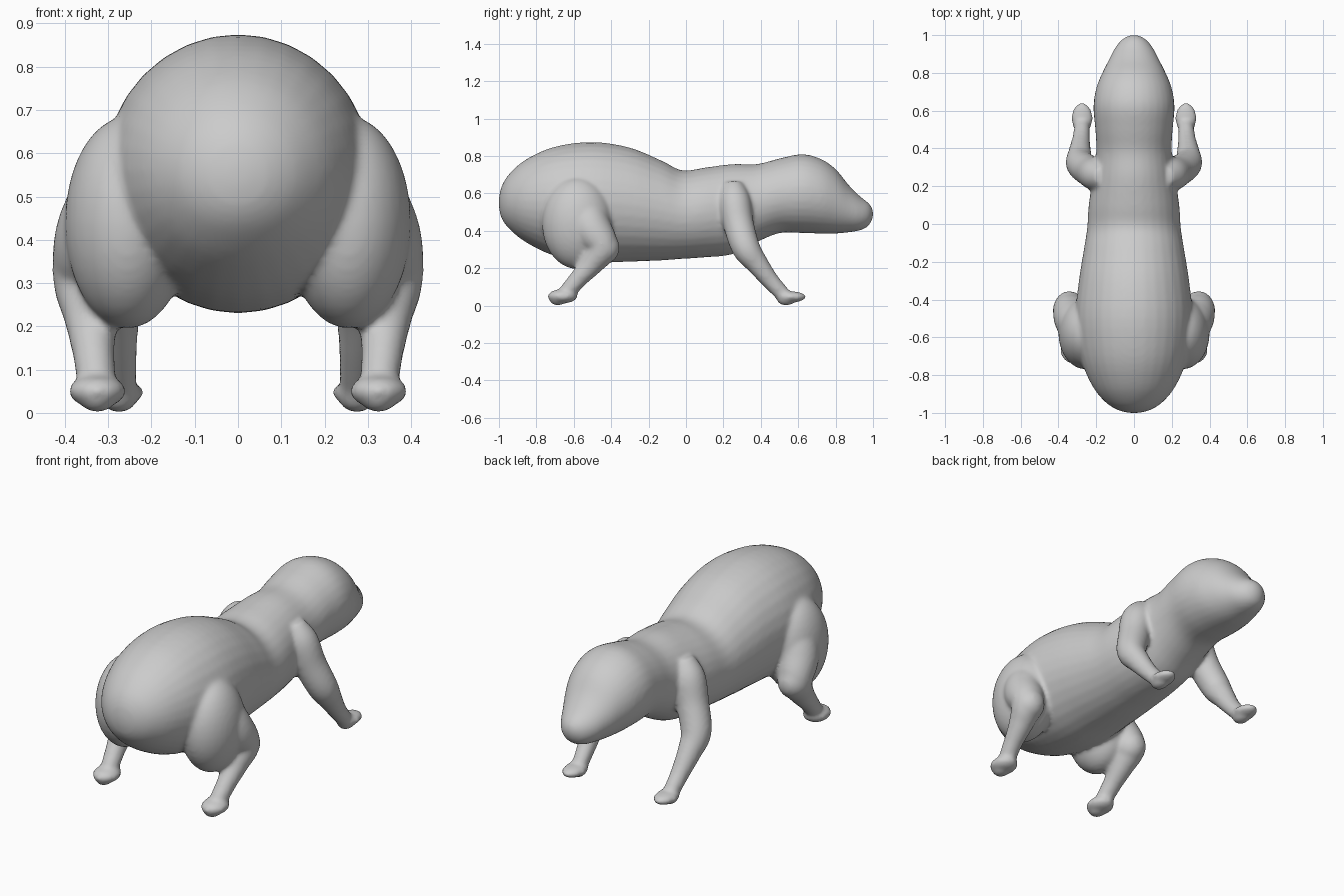
import bpy, bmesh, math
from mathutils import Vector

if "Cube" in bpy.data.objects:
    bpy.data.objects.remove(bpy.data.objects["Cube"])

SEG = 32


def spline(stations, steps=6):
    """Catmull-Rom interpolation through tuples of equal length."""
    pts = [Vector(s) for s in stations]
    out = []
    for i in range(len(pts) - 1):
        p0, p1 = pts[max(i - 1, 0)], pts[i]
        p2, p3 = pts[i + 1], pts[min(i + 2, len(pts) - 1)]
        for k in range(steps):
            t = k / steps
            out.append(0.5 * (2 * p1 + (p2 - p0) * t + (2 * p0 - 5 * p1 + 4 * p2 - p3) * t * t
                              + (3 * p1 - p0 - 3 * p2 + p3) * t ** 3))
    out.append(pts[-1])
    return out


def loft(bm, rings):
    """Skin a closed tube over rings of points."""
    loops = [[bm.verts.new(p) for p in ring] for ring in rings]
    for a, b in zip(loops, loops[1:]):
        for i in range(SEG):
            j = (i + 1) % SEG
            bm.faces.new((a[i], a[j], b[j], b[i]))
    bm.faces.new(loops[0][::-1])
    bm.faces.new(loops[-1])


def ring(centre, u, v):
    return [centre + u * math.cos(2 * math.pi * i / SEG) + v * math.sin(2 * math.pi * i / SEG)
            for i in range(SEG)]


def limb(bm, stations, side):
    """Tube along a path; stations are (x, y, z, radius)."""
    pts = spline(stations)
    rings = []
    for i, p in enumerate(pts):
        a, b = pts[max(i - 1, 0)], pts[min(i + 1, len(pts) - 1)]
        t = Vector((side * (b[0] - a[0]), b[1] - a[1], b[2] - a[2])).normalized()
        u = (Vector((1, 0, 0)) - t * t.x).normalized()
        rings.append(ring(Vector((side * p[0], p[1], p[2])), u * p[3], t.cross(u) * p[3]))
    loft(bm, rings)


def ellipsoid(bm, centre, radii):
    geo = bmesh.ops.create_uvsphere(bm, u_segments=SEG, v_segments=20, radius=1)
    bmesh.ops.scale(bm, vec=radii, verts=geo["verts"])
    bmesh.ops.translate(bm, vec=centre, verts=geo["verts"])


bm = bmesh.new()

# torso, neck and head: (y, half width, bottom, top)
trunk = [(-1.0, .025, .525, .575), (-.985, .085, .465, .64), (-.94, .155, .405, .71),
         (-.85, .225, .335, .785), (-.7, .285, .265, .85), (-.5, .31, .232, .875),
         (-.3, .292, .235, .845), (-.13, .265, .242, .775), (-.02, .248, .25, .723),
         (.1, .24, .258, .738), (.25, .218, .275, .757), (.38, .2, .34, .757),
         (.5, .205, .388, .787), (.62, .215, .388, .81), (.72, .2, .385, .785),
         (.8, .168, .385, .73), (.87, .133, .392, .645), (.93, .102, .402, .585),
         (.975, .066, .425, .55), (1.0, .022, .47, .515)]
loft(bm, [ring(Vector((0, y, (lo + hi) / 2)), Vector((w, 0, 0)), Vector((0, 0, (hi - lo) / 2)))
          for y, w, lo, hi in spline(trunk, 4)])

for side in (-1, 1):
    # haunch, thigh, knee and shin
    ellipsoid(bm, (side * .255, -.58, .44), (.145, .19, .245))
    limb(bm, [(.24, -.56, .55, .11), (.31, -.51, .42, .11), (.345, -.45, .315, .085),
              (.34, -.5, .23, .065), (.335, -.57, .15, .05), (.327, -.635, .075, .044),
              (.325, -.66, .05, .035)], side)
    # knee cap and hind foot
    ellipsoid(bm, (side * .342, -.445, .31), (.083, .09, .09))
    ellipsoid(bm, (side * .325, -.66, .05), (.067, .08, .038))
    ellipsoid(bm, (side * .325, -.685, .034), (.042, .045, .034))
    # upper arm, elbow and forearm
    limb(bm, [(.15, .25, .64, .06), (.195, .26, .56, .085), (.235, .28, .44, .082),
              (.285, .32, .31, .076), (.287, .38, .225, .06), (.28, .45, .135, .047),
              (.275, .52, .06, .04), (.275, .55, .045, .03)], side)
    # front paw
    ellipsoid(bm, (side * .275, .56, .047), (.057, .083, .03))
    ellipsoid(bm, (side * .275, .535, .033), (.042, .05, .033))

bmesh.ops.recalc_face_normals(bm, faces=bm.faces)
mesh = bpy.data.meshes.new("animal_body")
bm.to_mesh(mesh)
bm.free()
body = bpy.data.objects.new("animal_body", mesh)
bpy.context.collection.objects.link(body)

# fuse the parts into one soft skin
remesh = body.modifiers.new("fuse", "REMESH")
remesh.mode = "VOXEL"
remesh.voxel_size = 0.011
remesh.use_smooth_shade = True
soften = body.modifiers.new("soften", "SMOOTH")
soften.factor = 0.5
soften.iterations = 9

skin = bpy.data.materials.new("grey_skin")
skin.diffuse_color = (.6, .6, .6, 1)
skin.use_nodes = True
skin.node_tree.nodes["Principled BSDF"].inputs["Base Color"].default_value = skin.diffuse_color
mesh.materials.append(skin)
